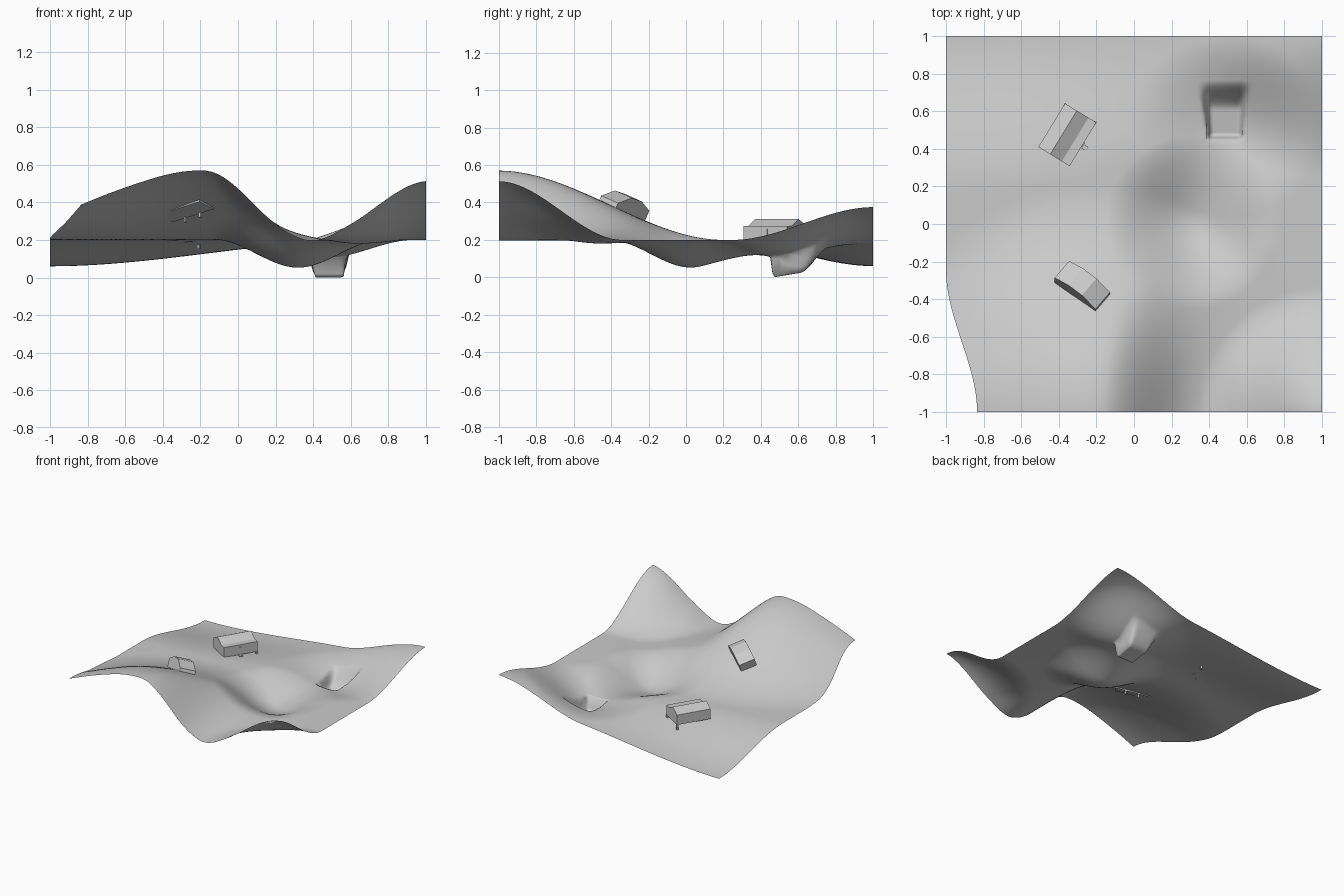
import bpy, bmesh, math
from mathutils import Matrix, Vector

if "Cube" in bpy.data.objects:
    bpy.data.objects.remove(bpy.data.objects["Cube"])

grey = bpy.data.materials.new("plain_grey")
grey.diffuse_color = (0.6, 0.6, 0.6, 1)
grey.use_nodes = True
grey.node_tree.nodes["Principled BSDF"].inputs["Base Color"].default_value = grey.diffuse_color


def smooth(t):
    t = max(0.0, min(1.0, t))
    return t * t * (3 - 2 * t)


# Soft hills and hollows: centre x, y, radius x, y, height
BUMPS = [
    (-0.20, -1.00, 1.20, 1.20, 0.37),   # front hill
    (-0.90, -1.00, 0.45, 0.45, 0.02),   # front left shoulder
    (0.22, -1.00, 0.38, 0.80, -0.085),  # front valley, steep left side
    (0.42, -1.00, 0.62, 1.05, -0.15),   # front valley, wide right side
    (1.00, -1.00, 0.66, 0.66, 0.315),   # front right peak
    (0.31, 0.01, 0.46, 0.46, -0.15),    # middle basin
    (-1.00, 1.00, 1.70, 0.82, -0.14),   # low back edge
    (1.00, 1.00, 0.75, 0.75, 0.175),    # back right rise
    (0.50, 0.52, 0.52, 0.48, -0.095),   # dent around the pit
]


def ground(x, y):
    z = 0.2
    for cx, cy, rx, ry, h in BUMPS:
        z += h * smooth(1 - math.hypot((x - cx) / rx, (y - cy) / ry))
    # steep pit with a sloped floor, sides that soften towards the back
    soft = 0.02 + 0.22 * max(0.0, y - 0.50)
    m = smooth((y - 0.448) / 0.02) * (1 - smooth((y - 0.61) / 0.15))
    m *= 1 - smooth((abs(x - 0.484) - 0.076) / soft)
    floor = max(0.0, 0.17 * (y - 0.47))
    return z + (floor - z) * m


def add_object(name, bm, matrix=None):
    me = bpy.data.meshes.new(name)
    bm.to_mesh(me)
    bm.free()
    me.materials.append(grey)
    ob = bpy.data.objects.new(name, me)
    bpy.context.collection.objects.link(ob)
    if matrix:
        ob.matrix_world = matrix
    return ob


# Terrain sheet, with the front left corner pulled inward
bm = bmesh.new()
bmesh.ops.create_grid(bm, x_segments=160, y_segments=160, size=1)
for v in bm.verts:
    x, y, _ = v.co
    x += 0.165 * smooth(1 - math.hypot(x + 1, y + 1) / 0.75)
    v.co = (x, y, ground(x, y))
for f in bm.faces:
    f.smooth = True
add_object("terrain", bm)


def prism(name, profile, length, matrix):
    """Extrude an x-z profile along local y."""
    bm = bmesh.new()
    f = bm.faces.new([bm.verts.new((x, -length / 2, z)) for x, z in profile])
    ext = bmesh.ops.extrude_face_region(bm, geom=[f])
    verts = [g for g in ext["geom"] if isinstance(g, bmesh.types.BMVert)]
    bmesh.ops.translate(bm, verts=verts, vec=(0, length, 0))
    bmesh.ops.recalc_face_normals(bm, faces=bm.faces)
    add_object(name, bm, matrix)


def box(name, centre, size, matrix):
    bm = bmesh.new()
    bmesh.ops.create_cube(bm, size=1, matrix=Matrix.Translation(centre)
                          @ Matrix.Diagonal((*size, 1)))
    add_object(name, bm, matrix)


def turn(deg, axis):
    return Matrix.Rotation(math.radians(deg), 4, axis)


# House on the low back ground: off-centre ridge, flat roof strip on one side
m1 = Matrix.Translation((-0.355, 0.475, 0.194)) @ turn(-31.4, 'Z')
w, length, h, peak = 0.195, 0.272, 0.081, 0.118
prism("back_house_body", [(-w / 2, 0), (-w / 2, h), (-0.12 * w, peak),
                          (0.25 * w, h), (w / 2, h), (w / 2, 0)], length, m1)
box("back_house_door", (w / 2, 0, 0.035), (0.01, 0.03, 0.06), m1)
box("back_house_step", (w / 2 + 0.018, -0.01, 0.0), (0.03, 0.025, 0.012), m1)
for s in (-1, 1):
    box("back_house_stilt", (s * (w / 2 - 0.006), length / 2 - 0.006, -0.02),
        (0.015, 0.015, 0.045), m1)

# House leaning with the hill side, roof falling to a low porch end
m2 = (Matrix.Translation((-0.275, -0.345, 0.35))
      @ turn(-24, 'X') @ turn(-38, 'Z'))
w, length, h, peak = 0.275, 0.125, 0.066, 0.095
prism("hill_house_body", [(-w / 2, 0), (-w / 2, h), (-0.16 * w, peak),
                          (0.17 * w, 0.09), (w / 2, 0.035), (w / 2, 0)],
      length, m2)
for s in (-1, 1):
    box("hill_house_stilt", (-s * 0.05, length / 2 - 0.006, -0.012),
        (0.012, 0.012, 0.03), m2)
